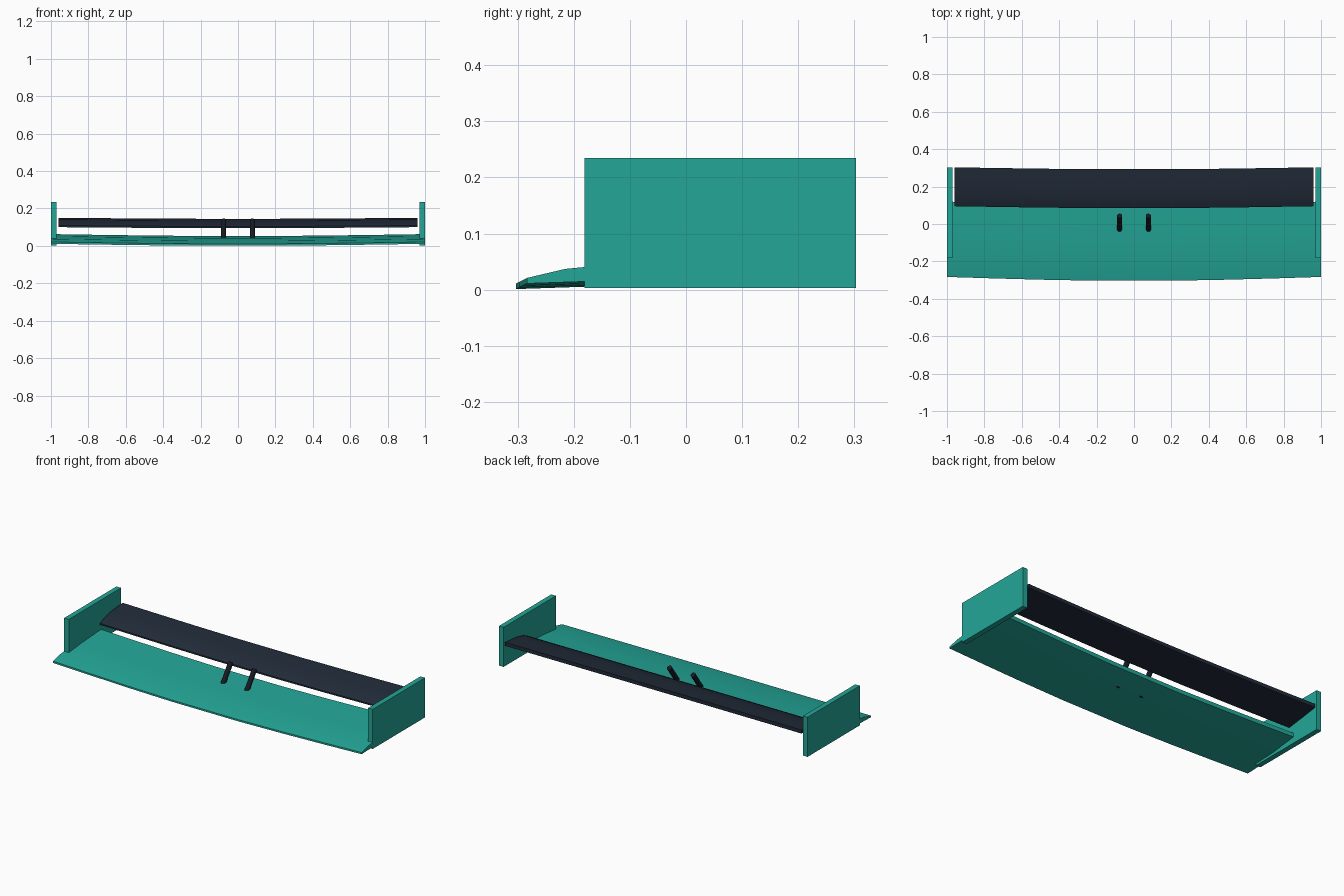
import bpy
import math
from mathutils import Vector

cube = bpy.data.objects.get("Cube")
if cube:
    bpy.data.objects.remove(cube, do_unlink=True)


def material(name, rgb):
    m = bpy.data.materials.new(name)
    m.use_nodes = True
    m.diffuse_color = (*rgb, 1)
    m.node_tree.nodes["Principled BSDF"].inputs["Base Color"].default_value = (*rgb, 1)
    return m


teal = material("teal", (0.017, 0.38, 0.31))
navy = material("dark navy", (0.015, 0.024, 0.04))
black = material("near black", (0.008, 0.01, 0.017))


def loft_wing(name, profile, half_span, sweep, drop, mat):
    """Loft a (y, z) section along x, bowed forward and down at the middle."""
    stations = [half_span * s for s in (-1, -0.75, -0.5, -0.22, 0.22, 0.5, 0.75, 1)]
    n = len(profile)
    verts, faces = [], []
    for x in stations:
        bow = 1 - max(0, abs(x / half_span) - 0.22) / 0.78
        bow = 1 - (1 - bow) ** 1.3
        verts += [(x, y - sweep * bow, z - drop * bow) for y, z in profile]
    for s in range(len(stations) - 1):
        for i in range(n):
            j = (i + 1) % n
            faces.append((s * n + i, s * n + j, (s + 1) * n + j, (s + 1) * n + i))
    faces.append(tuple(reversed(range(n))))
    faces.append(tuple(range(len(verts) - n, len(verts))))
    mesh = bpy.data.meshes.new(name)
    mesh.from_pydata(verts, [], faces)
    obj = bpy.data.objects.new(name, mesh)
    bpy.context.collection.objects.link(obj)
    mesh.materials.append(mat)
    smooth(obj)
    return obj


def smooth(obj):
    bpy.ops.object.select_all(action="DESELECT")
    obj.select_set(True)
    bpy.context.view_layer.objects.active = obj
    bpy.ops.object.mode_set(mode="EDIT")
    bpy.ops.mesh.select_all(action="SELECT")
    bpy.ops.mesh.normals_make_consistent(inside=False)
    bpy.ops.object.mode_set(mode="OBJECT")
    bpy.ops.object.shade_smooth_by_angle(angle=math.radians(30))


# Main plane: blunt leading edge rising to a thick trailing edge
loft_wing("main_plane",
          [(-0.283, 0.021), (-0.215, 0.037), (-0.06, 0.052), (0.12, 0.063),
           (0.12, 0.04), (-0.05, 0.019), (-0.283, 0.011)],
          1.0, 0.02, 0.01, teal)

# Upper flap: cambered, steeper section
loft_wing("upper_flap",
          [(0.095, 0.109), (0.13, 0.126), (0.2, 0.141), (0.303, 0.15),
           (0.303, 0.129), (0.21, 0.115), (0.095, 0.1)],
          0.96, 0.01, 0.005, navy)

for side, x in (("right", -1), ("left", 1)):
    # End plates
    bpy.ops.mesh.primitive_cube_add(size=1, location=(x * 0.985, 0.061, 0.119))
    plate = bpy.context.object
    plate.name = side + "_end_plate"
    plate.scale = (0.03, 0.484, 0.232)
    plate.data.materials.append(teal)

    # Raked mounting struts
    a, b = Vector((x * 0.077, -0.044, 0.017)), Vector((x * 0.077, 0.044, 0.138))
    bpy.ops.mesh.primitive_cylinder_add(vertices=24, radius=0.014, depth=(b - a).length,
                                        location=(a + b) / 2)
    strut = bpy.context.object
    strut.name = side + "_mounting_strut"
    strut.rotation_euler = (b - a).to_track_quat("Z", "Y").to_euler()
    strut.data.materials.append(black)
    smooth(strut)
